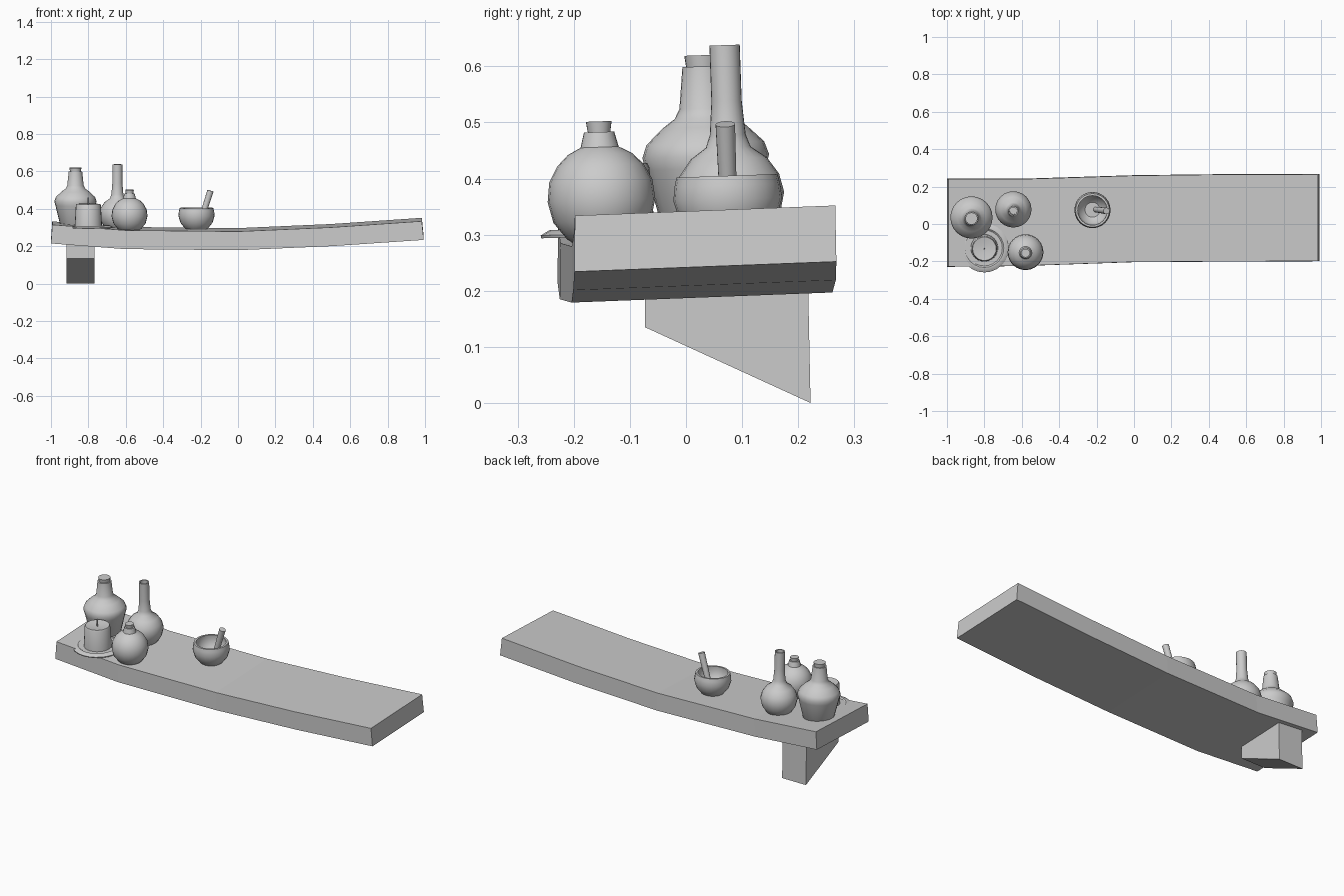
import bpy, bmesh, math
from mathutils import Vector


def mesh_object(name, verts, faces):
    me = bpy.data.meshes.new(name)
    me.from_pydata(verts, [], faces)
    bm = bmesh.new()
    bm.from_mesh(me)
    bmesh.ops.recalc_face_normals(bm, faces=bm.faces)
    bm.to_mesh(me)
    bm.free()
    ob = bpy.data.objects.new(name, me)
    bpy.context.collection.objects.link(ob)
    return ob


def loft(name, rings):
    n = len(rings[0])
    verts = [v for r in rings for v in r]
    faces = [(i * n + j, i * n + (j + 1) % n, (i + 1) * n + (j + 1) % n, (i + 1) * n + j)
             for i in range(len(rings) - 1) for j in range(n)]
    faces += [tuple(range(n)), tuple(range(len(verts) - n, len(verts)))]
    return mesh_object(name, verts, faces)


def lathe(name, profile, loc, tilt=(0.035, 0, 0), seg=24, angle=35):
    """Turned part from (radius, height) pairs, capped at both ends."""
    rings = [[(r * math.cos(2 * math.pi * k / seg), r * math.sin(2 * math.pi * k / seg), z)
              for k in range(seg)] for r, z in profile]
    ob = loft(name, rings)
    ob.location = loc
    ob.rotation_euler = tilt
    bpy.ops.object.select_all(action='DESELECT')
    ob.select_set(True)
    bpy.context.view_layer.objects.active = ob
    bpy.ops.object.shade_smooth_by_angle(angle=math.radians(angle))
    return ob


# Sagging plank: x top, x bottom, front y, back y, front bottom z
sections = [(-0.993, -1.0, -0.228, 0.240, 0.215), (-0.6, -0.605, -0.224, 0.240, 0.185),
            (0.0, 0.0, -0.203, 0.259, 0.179), (0.5, 0.505, -0.200, 0.265, 0.201),
            (0.983, 0.993, -0.198, 0.266, 0.234)]
loft("shelf_plank", [[(xb, yf - 0.001, z), (xb, yb + 0.002, z + 0.018),
                      (xt, yb, z + 0.118), (xt, yf, z + 0.1)]
                     for xt, xb, yf, yb, z in sections])

# Wedge bracket under the left end
loft("wall_bracket", [[(x, -0.073, 0.135), (x, 0.222, 0.0), (x, 0.217, 0.24), (x, -0.073, 0.23)]
                      for x in (-0.917, -0.766)])

# Large shouldered bottle and stopper
p = (-0.869, 0.04, 0.30)
lathe("large_bottle", [(0.075, 0), (0.08, 0.006), (0.107, 0.118), (0.113, 0.14), (0.105, 0.163),
                       (0.075, 0.192), (0.053, 0.208), (0.044, 0.225), (0.036, 0.30)], p)
lathe("large_bottle_stopper", [(0.028, 0.29), (0.032, 0.32)], p)

# Long-necked open bottle
p = (-0.645, 0.081, 0.288)
lathe("long_neck_bottle", [(0.05, 0), (0.066, 0.012), (0.088, 0.045), (0.097, 0.085), (0.089, 0.118),
                           (0.068, 0.148), (0.04, 0.168), (0.032, 0.19), (0.027, 0.25),
                           (0.027, 0.35), (0.02, 0.35), (0.02, 0.27)], p)

# Small round bottle and cork
p = (-0.58, -0.148, 0.286)
lathe("round_bottle", [(0.052, 0), (0.064, 0.008), (0.087, 0.038), (0.096, 0.075), (0.092, 0.11),
                       (0.077, 0.138), (0.057, 0.158), (0.034, 0.170), (0.027, 0.197)], p)
lathe("round_bottle_cork", [(0.019, 0.19), (0.023, 0.216)], p)

# Candle on a dish
p = (-0.80, -0.128, 0.298)
lathe("candle_dish", [(0.09, 0), (0.13, 0.0), (0.131, 0.005), (0.115, 0.014),
                      (0.104, 0.014), (0.096, 0.008), (0.03, 0.008)], p)
lathe("candle", [(0.073, 0.006), (0.067, 0.12), (0.063, 0.128), (0.057, 0.127), (0.02, 0.121)], p)
lathe("candle_wick", [(0.004, 0.115), (0.004, 0.162)], p, seg=8)

# Mortar bowl and pestle
p = (-0.222, 0.077, 0.288)
lathe("mortar_bowl", [(0.05, 0), (0.062, 0.008), (0.086, 0.038), (0.097, 0.075), (0.094, 0.1),
                      (0.09, 0.117), (0.079, 0.117), (0.081, 0.095), (0.07, 0.055), (0.04, 0.03)], p)
foot, tip = Vector((-0.203, 0.077, 0.322)), Vector((-0.147, 0.070, 0.497))
d = tip - foot
lathe("pestle", [(0.015, 0), (0.0175, d.length)], foot,
      d.to_track_quat('Z', 'Y').to_euler(), seg=16)
